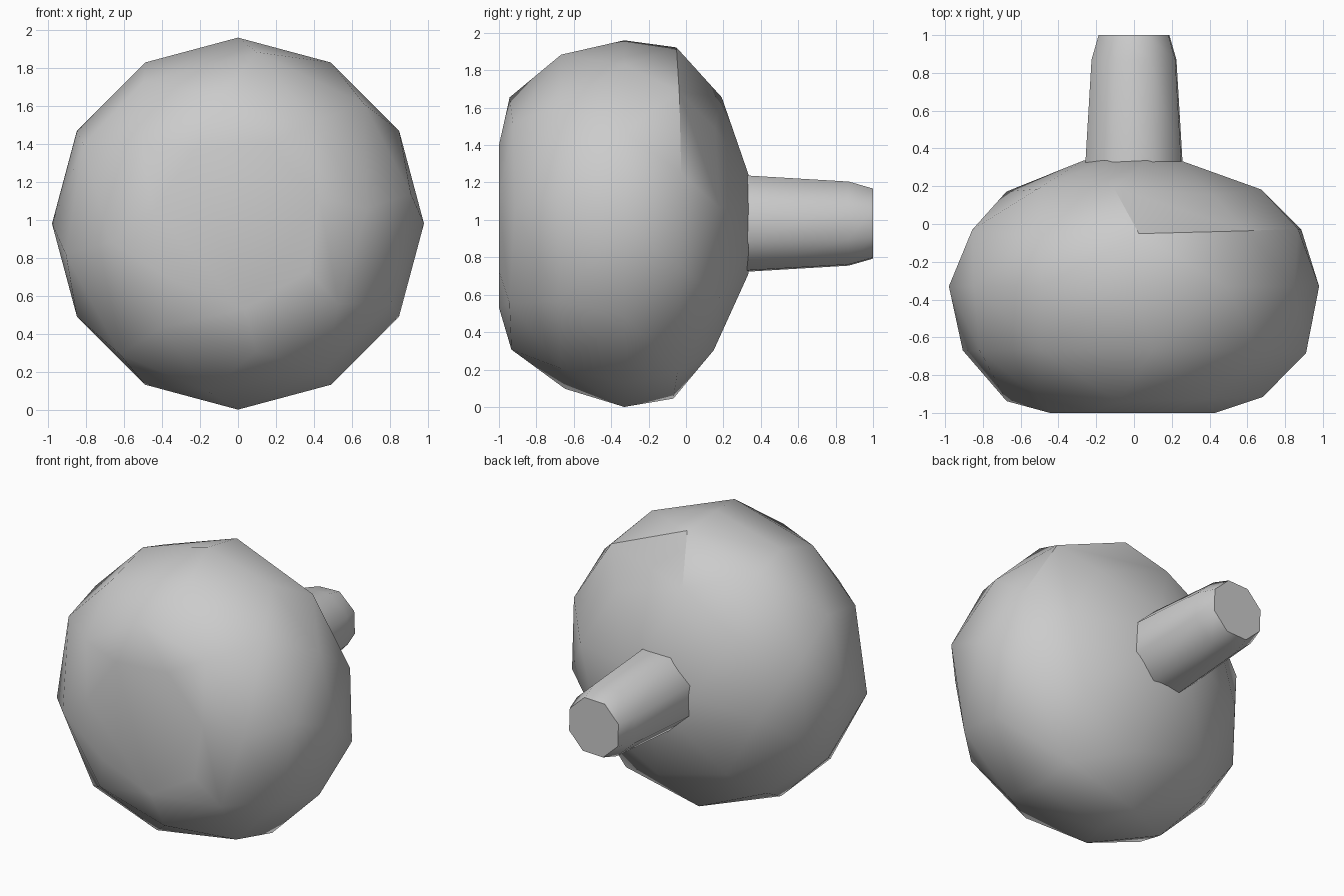
import bpy
import bmesh
import random
from math import cos, sin, pi, radians

random.seed(4)
CENTRE_Z = 0.98

cube = bpy.data.objects.get("Cube")
if cube:
    bpy.data.objects.remove(cube, do_unlink=True)

grey = bpy.data.materials.new("plain_grey")
grey.use_nodes = True
colour = (0.6, 0.6, 0.6, 1)
grey.diffuse_color = colour
grey.node_tree.nodes["Principled BSDF"].inputs["Base Color"].default_value = colour


def ring(bm, y, radius, count, phase=0.0, jitter=0.0):
    """Add a ring of vertices around the y axis."""
    verts = []
    for i in range(count):
        angle = phase + 2 * pi * i / count + random.uniform(-jitter, jitter) * 3
        r = radius * (1 + random.uniform(-jitter, jitter))
        dy = random.uniform(-jitter, jitter)
        verts.append(bm.verts.new((r * cos(angle), y + dy, CENTRE_Z + r * sin(angle))))
    return verts


def finish(bm, name, angle):
    """Turn the bmesh into a shaded object."""
    bmesh.ops.recalc_face_normals(bm, faces=bm.faces)
    mesh = bpy.data.meshes.new(name)
    bm.to_mesh(mesh)
    bm.free()
    mesh.materials.append(grey)
    obj = bpy.data.objects.new(name, mesh)
    bpy.context.collection.objects.link(obj)
    bpy.ops.object.select_all(action='DESELECT')
    obj.select_set(True)
    bpy.context.view_layer.objects.active = obj
    bpy.ops.object.shade_smooth_by_angle(angle=radians(angle))
    return obj


# Knob head: hull over staggered, slightly uneven rings, flat at the front
bm = bmesh.new()
ring(bm, -1.0, 0.45, 7, 0.3)
ring(bm, -0.93, 0.68, 8, 0.1, 0.02)
ring(bm, -0.66, 0.91, 10, 0.2, 0.025)
ring(bm, -0.33, 0.98, 12)
ring(bm, -0.05, 0.92, 10, 0.3, 0.025)
ring(bm, 0.17, 0.67, 8, 0.1, 0.025)
ring(bm, 0.335, 0.27, 7, 0.4)
hull = bmesh.ops.convex_hull(bm, input=bm.verts[:])
spare = {v for v in hull["geom_interior"] + hull["geom_unused"]
         if isinstance(v, bmesh.types.BMVert)}
bmesh.ops.delete(bm, geom=list(spare), context='VERTS')
bmesh.ops.dissolve_limit(bm, angle_limit=radians(2), verts=bm.verts, edges=bm.edges)
finish(bm, "knob_head", 30)

# Shank: tapered eight-sided peg with a bevelled flat end
bm = bmesh.new()
phase = radians(24.5)
rings = [ring(bm, y, r, 8, phase) for y, r in ((0.32, 0.275), (0.87, 0.24), (1.0, 0.2))]
for a, b in zip(rings, rings[1:]):
    for i in range(8):
        j = (i + 1) % 8
        bm.faces.new((a[i], a[j], b[j], b[i]))
bm.faces.new(rings[0])
bm.faces.new(rings[-1])
finish(bm, "shank", 50)
